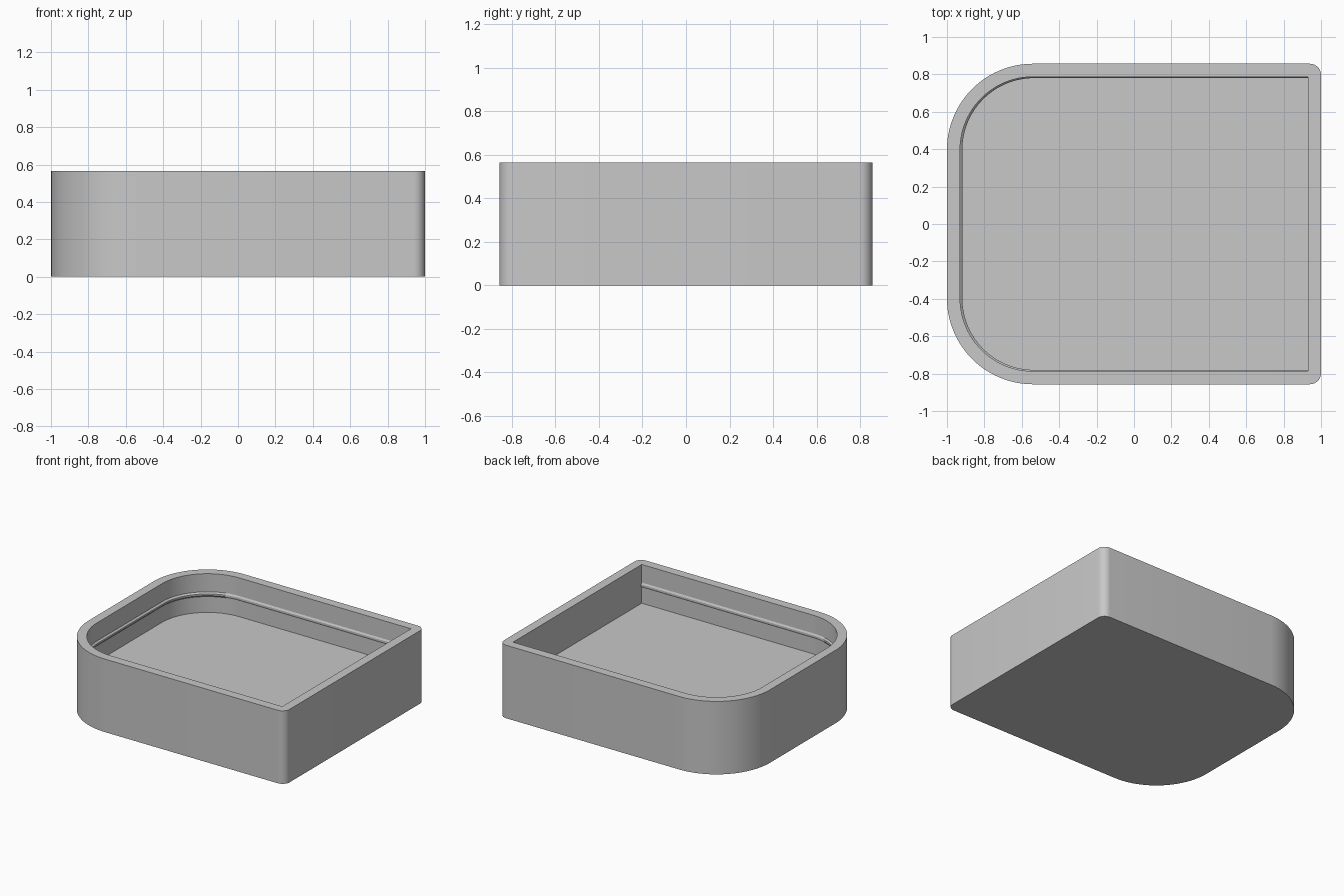
import bpy, bmesh, math

cube = bpy.data.objects.get("Cube")
if cube:
    bpy.data.objects.remove(cube)

grey = bpy.data.materials.new("light_grey")
grey.use_nodes = True
colour = (0.58, 0.58, 0.58, 1)
grey.diffuse_color = colour
grey.node_tree.nodes["Principled BSDF"].inputs["Base Color"].default_value = colour

HEIGHT, FLOOR = 0.565, 0.265


def outline(x0, x1, y, big, small):
    """Plan outline: large rounded corners at -x, small or sharp ones at +x."""
    pts = []
    corners = [(x1, y, small, 0), (x0, y, big, 90), (x0, -y, big, 180), (x1, -y, small, 270)]
    for cx, cy, r, start in corners:
        if r == 0:
            pts.append((cx, cy))
            continue
        steps = 24 if r > 0.2 else 8
        mx = cx - math.copysign(r, cx)
        my = cy - math.copysign(r, cy)
        for i in range(steps + 1):
            a = math.radians(start + 90 * i / steps)
            pts.append((mx + r * math.cos(a), my + r * math.sin(a)))
    return pts


def ring(bm, pts, z):
    return [bm.verts.new((x, y, z)) for x, y in pts]


def skin(bm, a, b):
    for i in range(len(a)):
        j = (i + 1) % len(a)
        bm.faces.new((a[i], a[j], b[j], b[i]))


bm = bmesh.new()

# Outer shell and underside
outer = outline(-1, 1, 0.857, 0.46, 0.06)
bottom, top = ring(bm, outer, 0), ring(bm, outer, HEIGHT)
skin(bm, bottom, top)
bm.faces.new(bottom[::-1])

# Cavity wall with a thin snap bead on three sides, down to the floor
wall = outline(-0.93, 0.93, 0.787, 0.39, 0)
bead = outline(-0.918, 0.93, 0.78, 0.383, 0)
levels = [(wall, HEIGHT), (wall, 0.425), (bead, 0.413), (bead, 0.4), (wall, 0.388), (wall, FLOOR)]
rings = [ring(bm, pts, z) for pts, z in levels]
for a, b in zip(rings, rings[1:]):
    skin(bm, a, b)
bm.faces.new(rings[-1])

# Flat rim between the two outlines
rim_edges = [e for e in bm.edges if e.is_boundary]
bmesh.ops.triangle_fill(bm, edges=rim_edges, use_beauty=True, normal=(0, 0, 1))
bmesh.ops.dissolve_degenerate(bm, edges=bm.edges, dist=1e-5)
bmesh.ops.recalc_face_normals(bm, faces=bm.faces)

mesh = bpy.data.meshes.new("tray")
bm.to_mesh(mesh)
bm.free()
tray = bpy.data.objects.new("tray", mesh)
bpy.context.collection.objects.link(tray)
mesh.materials.append(grey)

# Smooth corners, crisp edges
bpy.context.view_layer.objects.active = tray
tray.select_set(True)
bpy.ops.object.shade_smooth_by_angle(angle=math.radians(25))
